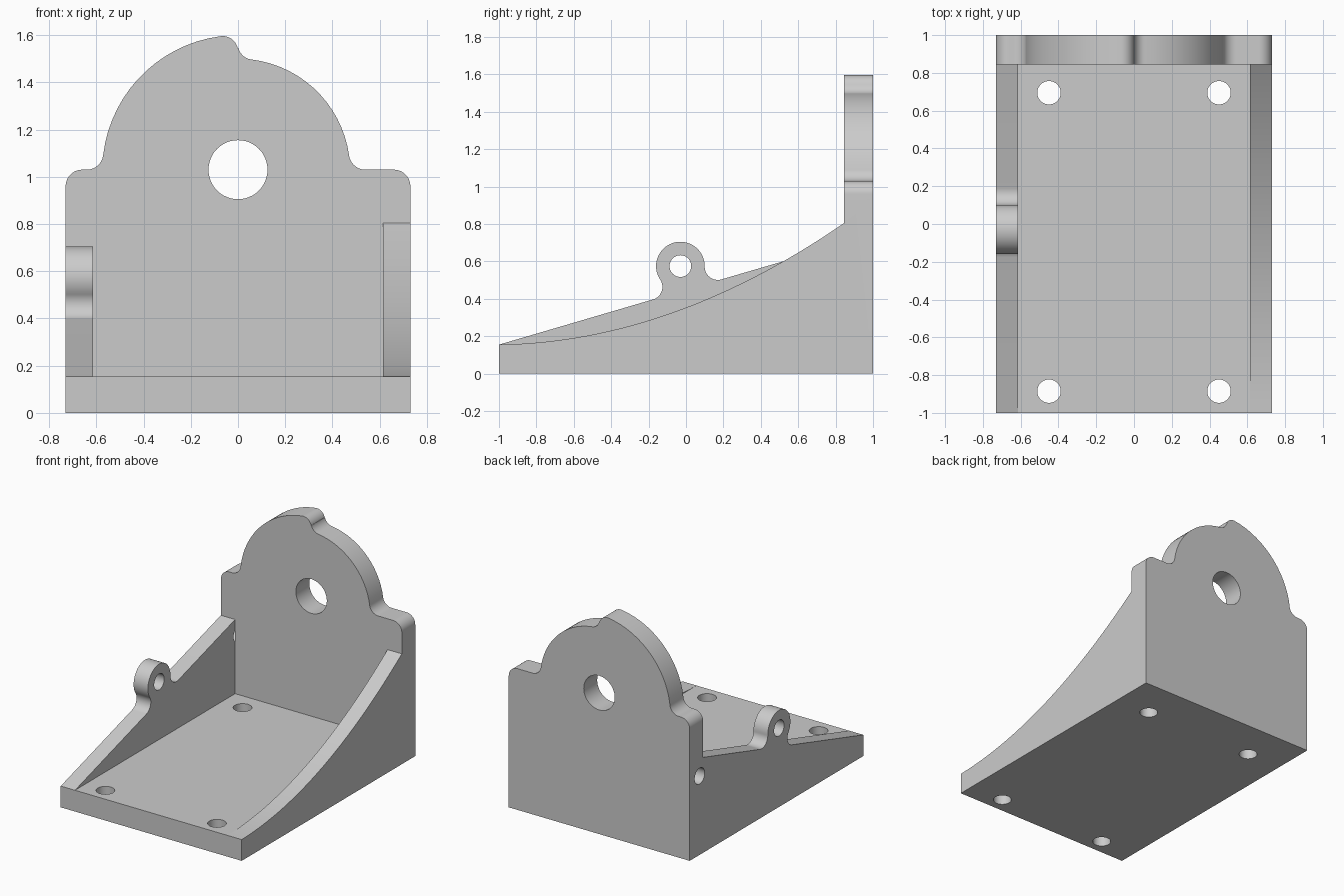
import bpy, bmesh
from math import sin, cos, atan, radians, degrees, sqrt, pi
from mathutils import Vector, Matrix

old = bpy.data.objects.get("Cube")
if old:
    bpy.data.objects.remove(old, do_unlink=True)

grey = bpy.data.materials.new("plain grey")
grey.use_nodes = True
grey.diffuse_color = (0.6, 0.6, 0.6, 1)
grey.node_tree.nodes["Principled BSDF"].inputs["Base Color"].default_value = (0.6, 0.6, 0.6, 1)

W, WALL, BASE, PLATE = 0.73, 0.115, 0.155, 0.845   # half width, wall, floor, plate front


def arc(c, r, a0, a1):
    """Points on an arc, angles in degrees."""
    n = max(4, int(abs(a1 - a0) / 5))
    angles = [radians(a0 + (a1 - a0) * i / n) for i in range(n + 1)]
    return [(c[0] + r * cos(a), c[1] + r * sin(a)) for a in angles]


def prism(name, pts, axis, lo, hi):
    """Extrude a side profile (y, z) along x or a front profile (x, z) along y."""
    place = (lambda p, d: (d, *p)) if axis == "x" else (lambda p, d: (p[0], d, p[1]))
    bm = bmesh.new()
    face = bm.faces.new([bm.verts.new(place(p, lo)) for p in pts])
    new = bmesh.ops.extrude_face_region(bm, geom=[face])["geom"]
    shift = Vector(place((0, 0), hi - lo))
    bmesh.ops.translate(bm, verts=[v for v in new if isinstance(v, bmesh.types.BMVert)], vec=shift)
    bmesh.ops.recalc_face_normals(bm, faces=bm.faces)
    return finish(name, bm)


def drill(name, centre, r, depth, axis):
    """Cylindrical cutter."""
    turn = {"x": Matrix.Rotation(pi / 2, 4, "Y"), "y": Matrix.Rotation(pi / 2, 4, "X"),
            "z": Matrix.Identity(4)}[axis]
    bm = bmesh.new()
    bmesh.ops.create_cone(bm, cap_ends=True, segments=48, radius1=r, radius2=r, depth=depth,
                          matrix=Matrix.Translation(centre) @ turn)
    return finish(name, bm)


def finish(name, bm):
    mesh = bpy.data.meshes.new(name)
    bm.to_mesh(mesh)
    bm.free()
    mesh.materials.append(grey)
    ob = bpy.data.objects.new(name, mesh)
    bpy.context.collection.objects.link(ob)
    return ob


def combine(body, tool, operation):
    """Apply one boolean and discard the tool."""
    bpy.context.view_layer.objects.active = body
    mod = body.modifiers.new("combine", "BOOLEAN")
    mod.operation, mod.object, mod.solver = operation, tool, "EXACT"
    bpy.ops.object.modifier_apply(modifier=mod.name)
    bpy.data.objects.remove(tool, do_unlink=True)


# Floor plate
body = prism("mounting_bracket", [(-1, 0), (-1, BASE), (1, BASE), (1, 0)], "x", -W, W)

# Back plate: rounded shoulders and a two-radius cam outline
hub, big, small, r, rs = Vector((0, 1.025)), 0.575, 0.475, 0.07, 0.065
shoulder = 1.03
fz = shoulder + r
dz = fz - hub.y
xl, xr = sqrt((big + r) ** 2 - dz ** 2), sqrt((small + r) ** 2 - dz ** 2)
tl, tr = degrees(atan(dz / xl)), degrees(atan(dz / xr))
zo, zi = sqrt((big - rs) ** 2 - rs ** 2), sqrt((small + rs) ** 2 - rs ** 2)
to, ti = degrees(atan(rs / zo)), degrees(atan(rs / zi))
tilt = degrees(atan((zi - zo) / (2 * rs)))
outline = [(-W, 0)]
outline += arc((-W + r, shoulder - r), r, 180, 90)
outline += arc((-xl, fz), r, -90, -tl)
outline += arc(hub, big, 180 - tl, 90 + to)
outline += arc((-rs, hub.y + zo), rs, 90 + to, tilt)[1:]
outline += arc((rs, hub.y + zi), rs, 180 + tilt, 270 - ti)
outline += arc(hub, small, 90 - ti, tr)[1:]
outline += arc((xr, fz), r, 180 + tr, 270)[1:]
outline += arc((W - r, shoulder - r), r, 90, 0)
outline += [(W, 0)]
back = prism("back_plate", outline, "y", PLATE, 1)

# Left wall with a concave sweeping top edge
curve = [(-1 + t, BASE + 0.0154 * t + 0.1826 * t * t)
         for t in [i * 1.9 / 32 for i in range(33)]]
left_wall = prism("left_wall", [(-1, 0)] + curve + [(0.9, 0)], "x", W - WALL, W)

# Right wall: straight slope with a filleted round ear
slope = 0.293
a = atan(slope)
u, n = Vector((cos(a), sin(a))), Vector((-sin(a), cos(a)))
ear, ear_r = Vector((-0.03, 0.575)), 0.13
foot, s = ear - n * ear_r, 2 * sqrt(ear_r * r)
c1, c2 = foot - u * s + n * r, foot + u * s + n * r


def heading(v):
    return degrees(Vector((1, 0)).angle_signed(v)) * -1


h1, h2 = heading(ear - c1), heading(c2 - ear)
side = [(-1, 0), (-1, BASE)]
side += arc(c1, r, degrees(a) - 90, h1)
side += arc(ear, ear_r, h1 + 180, h2)[1:]
side += arc(c2, r, h2 + 180, degrees(a) + 270)[1:]
side += [(0.9, BASE + 1.9 * slope), (0.9, 0)]
right_wall = prism("right_wall", side, "x", -W, -W + WALL)

for part in (back, left_wall, right_wall):
    combine(body, part, "UNION")

# Bolt holes, shaft hole and pin holes
holes = [drill("bolt_hole", (x, y, BASE / 2), 0.062, 0.4, "z")
         for x in (-0.45, 0.45) for y in (-0.885, 0.695)]
holes.append(drill("shaft_hole", (0, 0.92, 1.03), 0.125, 0.4, "y"))
holes += [drill("pin_hole", (-W + WALL / 2, y, ear.y), 0.058, WALL + extra, "x")
          for y, extra in ((ear.x, 0.1), (0.885, 0.002))]
for hole in holes:
    hole.hide_render = True
    combine(body, hole, "DIFFERENCE")

# Smooth curves, crisp edges
bpy.ops.object.select_all(action="DESELECT")
body.select_set(True)
bpy.context.view_layer.objects.active = body
bpy.ops.object.shade_smooth_by_angle(angle=radians(30))
